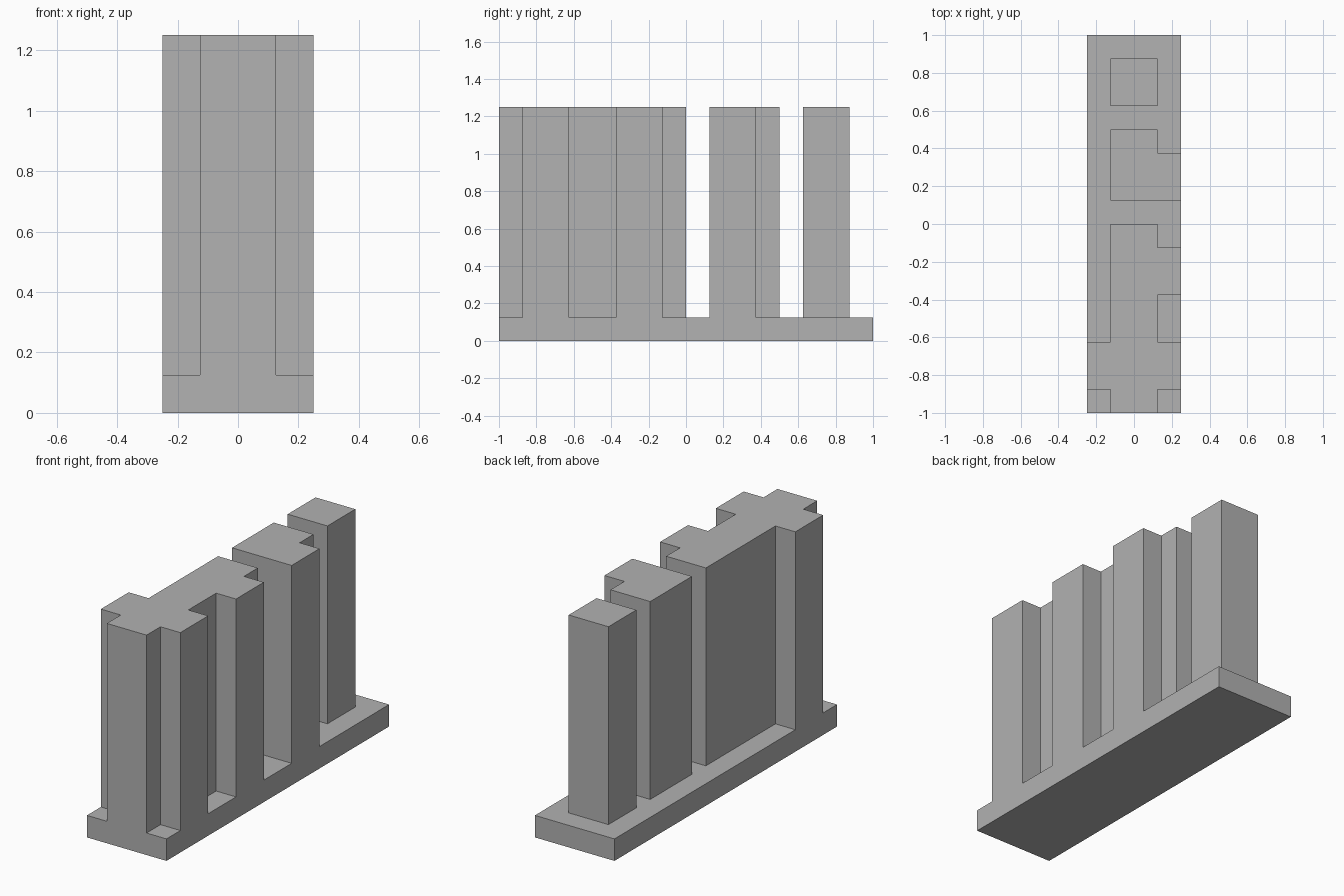
import bpy, bmesh

if "Cube" in bpy.data.objects:
    bpy.data.objects.remove(bpy.data.objects["Cube"])

grey = bpy.data.materials.new("plain grey")
grey.diffuse_color = (0.445, 0.445, 0.445, 1)
grey.use_nodes = True
grey.node_tree.nodes["Principled BSDF"].inputs["Base Color"].default_value = grey.diffuse_color

U = 0.125      # grid module
TOP = 1.25     # overall height


def prism(name, outline, z0, z1):
    """Extrude a plan outline, given in modules, from z0 to z1."""
    bm = bmesh.new()
    base = bm.faces.new([bm.verts.new((x * U, y * U, z0)) for x, y in outline])
    top = bmesh.ops.extrude_face_region(bm, geom=[base])["geom"]
    verts = [g for g in top if isinstance(g, bmesh.types.BMVert)]
    bmesh.ops.translate(bm, verts=verts, vec=(0, 0, z1 - z0))
    bmesh.ops.recalc_face_normals(bm, faces=bm.faces)
    mesh = bpy.data.meshes.new(name)
    bm.to_mesh(mesh)
    bm.free()
    mesh.materials.append(grey)
    obj = bpy.data.objects.new(name, mesh)
    bpy.context.collection.objects.link(obj)
    return obj


# Base slab
prism("base_slab", [(-2, -8), (2, -8), (2, 8), (-2, 8)], 0, U)

# Long front wall with two wings on the right and one on the left
prism("front_wall", [(-1, -8), (1, -8), (1, -7), (2, -7), (2, -5), (1, -5),
                     (1, -3), (2, -3), (2, -1), (1, -1), (1, 0), (-1, 0),
                     (-1, -5), (-2, -5), (-2, -7), (-1, -7)], U, TOP)

# Middle block with a notched corner
prism("middle_block", [(-1, 1), (2, 1), (2, 3), (1, 3), (1, 4), (-1, 4)], U, TOP)

# Free-standing square post
prism("rear_post", [(-1, 5), (1, 5), (1, 7), (-1, 7)], U, TOP)
